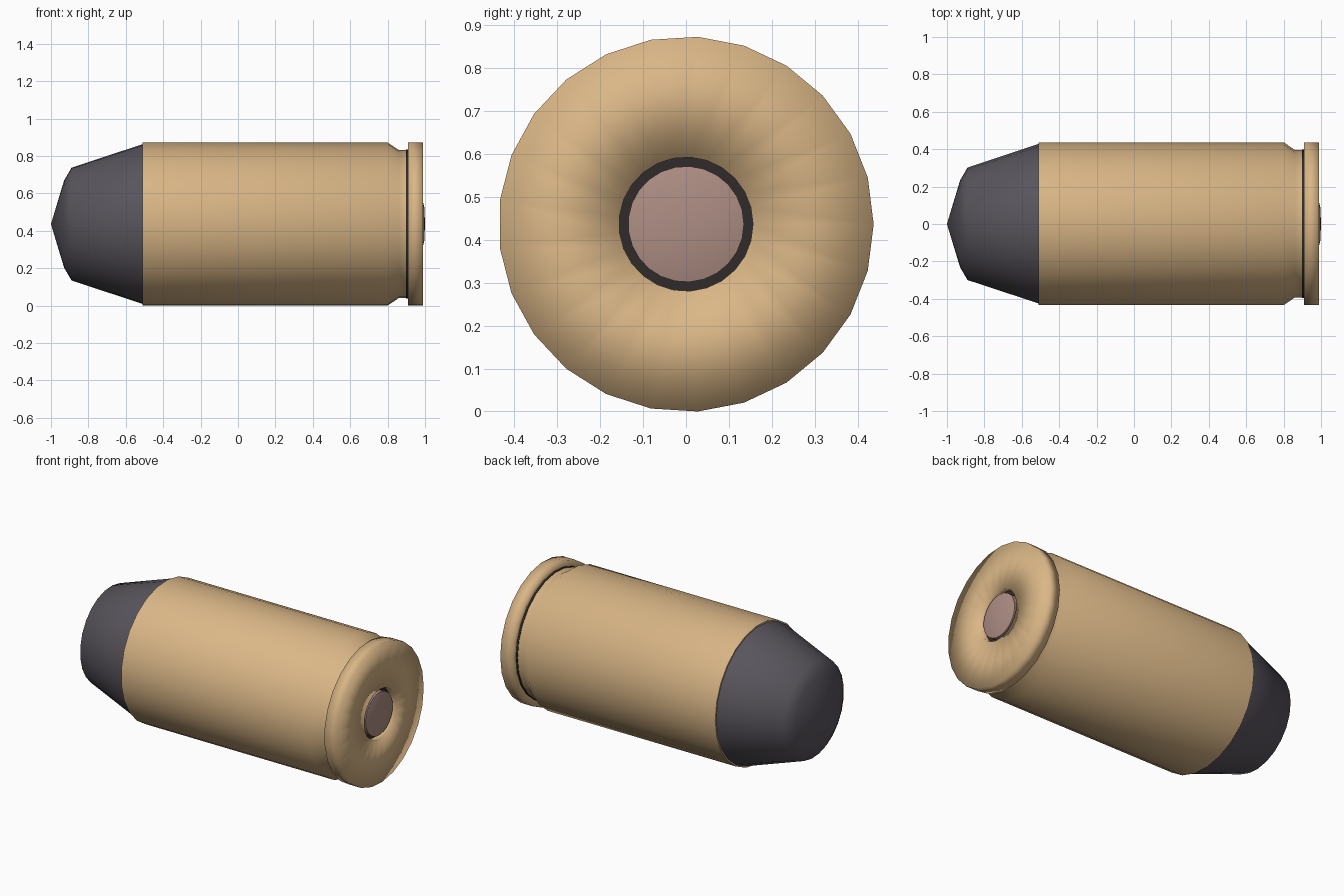
import bpy, bmesh, math

if "Cube" in bpy.data.objects:
    bpy.data.objects.remove(bpy.data.objects["Cube"])

SIDES = 25
R = 0.437                                   # case radius
CZ = R * math.cos(math.pi / (2 * SIDES))    # axis height, so it stands on z = 0


def material(name, rgb):
    m = bpy.data.materials.new(name)
    m.diffuse_color = (*rgb, 1.0)
    m.use_nodes = True
    m.node_tree.nodes["Principled BSDF"].inputs["Base Color"].default_value = m.diffuse_color
    return m


brass = material("brass", (0.70, 0.47, 0.24))
lead = material("dark lead", (0.098, 0.089, 0.107))
copper = material("dull copper", (0.42, 0.27, 0.23))
shadow = material("dark gap", (0.03, 0.024, 0.024))


def lathe(name, profile, mat, angle=35):
    """Turn (x, radius) points around the long axis; radius 0 closes to a point."""
    bm = bmesh.new()
    rings = []
    for x, r in profile:
        if r == 0:
            rings.append([bm.verts.new((x, 0, CZ))] * SIDES)
        else:
            rings.append([bm.verts.new((x, r * math.cos(2 * math.pi * i / SIDES),
                                        CZ + r * math.sin(2 * math.pi * i / SIDES)))
                          for i in range(SIDES)])
    for a, b in zip(rings, rings[1:]):
        for i in range(SIDES):
            j = (i + 1) % SIDES
            quad = list(dict.fromkeys((a[i], b[i], b[j], a[j])))
            bm.faces.new(quad)
    # profiles run from nose to head, so this winding must be turned outward
    for f in bm.faces:
        f.normal_flip()
    me = bpy.data.meshes.new(name)
    bm.to_mesh(me)
    bm.free()
    me.materials.append(mat)
    ob = bpy.data.objects.new(name, me)
    bpy.context.collection.objects.link(ob)
    bpy.ops.object.select_all(action='DESELECT')
    ob.select_set(True)
    bpy.context.view_layer.objects.active = ob
    bpy.ops.object.shade_smooth_by_angle(angle=math.radians(angle))
    return ob


# Blunt nose with a low conical tip
lathe("nose", [(-1.0, 0), (-0.93, 0.233), (-0.89, 0.302), (-0.51, 0.428), (-0.46, 0.428)],
      lead, 60)

# Straight case with the bevelled groove behind it
lathe("case", [(-0.51, 0.42), (-0.51, R), (0.80, R), (0.86, 0.396), (0.905, 0.396)], brass)

# Thin dark seam between groove and rim
lathe("rim_seam", [(0.897, 0.395), (0.897, 0.399), (0.909, 0.399)], shadow)

# Rim and head, softly shaded into the centre pocket
lathe("rim", [(0.908, 0.39), (0.908, R), (0.99, R), (0.99, 0.156), (0.95, 0.156)], brass, 120)

# Dark ring gap at the bottom of the pocket
lathe("pocket_gap", [(0.952, 0.157), (0.952, 0.12)], shadow)

# Slightly domed centre cap
lathe("centre_cap", [(0.945, 0.135), (0.985, 0.135), (0.996, 0.09), (1.0, 0)], copper)
